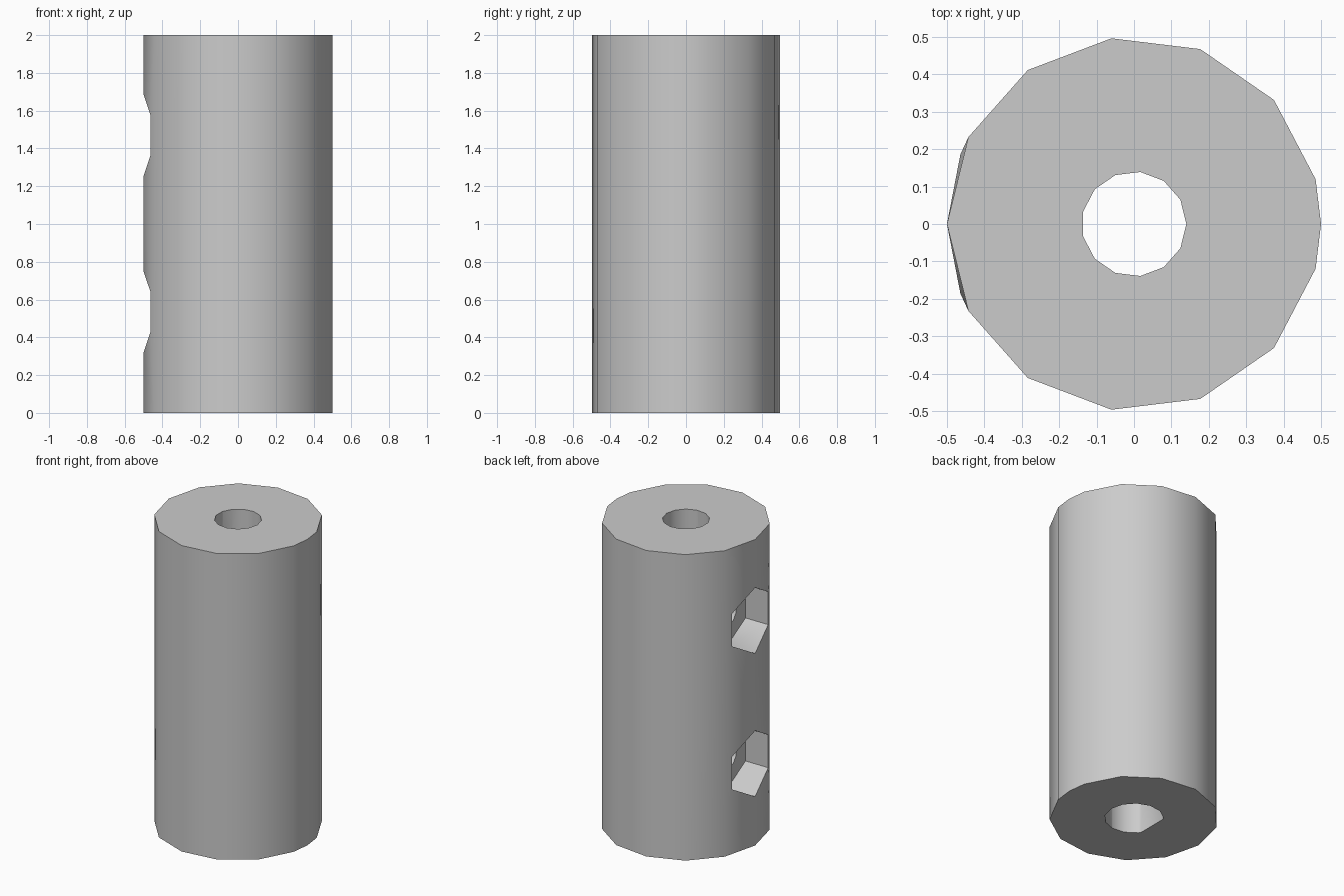
import bpy, bmesh
from math import cos, sin, pi, radians
from mathutils import Matrix

old = bpy.data.objects.get("Cube")
if old:
    bpy.data.objects.remove(old, do_unlink=True)

SIDES = 13
R = 0.5

grey = bpy.data.materials.new("light_grey")
grey.use_nodes = True
grey.diffuse_color = (0.6, 0.6, 0.6, 1)
grey.node_tree.nodes["Principled BSDF"].inputs["Base Color"].default_value = (0.6, 0.6, 0.6, 1)


def ring(radius, sides, start=0.0):
    """Points of a regular polygon."""
    return [(radius * cos(start + 2 * pi * i / sides),
             radius * sin(start + 2 * pi * i / sides)) for i in range(sides)]


def prism(name, points, low, high, matrix=Matrix()):
    """Extrude a flat outline between two heights."""
    bm = bmesh.new()
    face = bm.faces.new([bm.verts.new((x, y, low)) for x, y in points])
    out = bmesh.ops.extrude_face_region(bm, geom=[face])
    top = [v for v in out["geom"] if isinstance(v, bmesh.types.BMVert)]
    bmesh.ops.translate(bm, verts=top, vec=(0, 0, high - low))
    bmesh.ops.recalc_face_normals(bm, faces=bm.faces)
    bm.transform(matrix)
    mesh = bpy.data.meshes.new(name)
    bm.to_mesh(mesh)
    bm.free()
    mesh.materials.append(grey)
    obj = bpy.data.objects.new(name, mesh)
    bpy.context.collection.objects.link(obj)
    return obj


# Outer sleeve, with one extra corner on the +x side
outline = ring(R, SIDES, pi) + [(R, 0)]
outline.sort(key=lambda p: (p[1] < -0.001, p[0] if p[1] < -0.001 else -p[0]))
sleeve = prism("coupler_sleeve", outline, 0, 2)

# Lower socket has a flat on the -x side
FLAT = -0.14
socket = ring(0.175, SIDES)
kept = [p for p in socket if p[0] > FLAT]
a, b = [(p, q) for p, q in zip(socket, socket[1:]) if p[0] > FLAT >= q[0]][0]
y_flat = a[1] + (b[1] - a[1]) * (FLAT - a[0]) / (b[0] - a[0])
split = kept.index(a) + 1
socket = kept[:split] + [(FLAT, y_flat), (FLAT, -y_flat)] + kept[split:]

cutters = [prism("lower_socket_cutter", socket, -0.1, 1),
           prism("upper_bore_cutter", ring(0.14, SIDES), 0.9, 2.1)]

# Two hexagonal nut pockets with screw holes on the -x side
HEX = 0.215
for label, z in (("lower", 0.535), ("upper", 1.47)):
    place = Matrix.Translation((0, 0, z)) @ Matrix.Rotation(radians(-90), 4, "Y")
    cutters.append(prism(label + "_nut_cutter", ring(HEX, 6), 0.3, 0.7, place))
    cutters.append(prism(label + "_screw_cutter", ring(0.095, SIDES), 0, 0.4, place))

for cutter in cutters:
    cutter.hide_render = True
    mod = sleeve.modifiers.new(cutter.name, "BOOLEAN")
    mod.operation = "DIFFERENCE"
    mod.solver = "EXACT"
    mod.object = cutter

# Bake the cuts, then remove the cutters
graph = bpy.context.evaluated_depsgraph_get()
mesh = bpy.data.meshes.new_from_object(sleeve.evaluated_get(graph))
sleeve.modifiers.clear()
sleeve.data = mesh
for cutter in cutters:
    bpy.data.objects.remove(cutter, do_unlink=True)

# Push the pocket rims out onto the round surface
bm = bmesh.new()
bm.from_mesh(mesh)
for v in bm.verts:
    if v.co.x < -0.44 and 0.15 < abs(v.co.y) < 0.2:
        v.co.x = -(R * R - v.co.y ** 2) ** 0.5
bmesh.ops.triangulate(bm, faces=[f for f in bm.faces if f.calc_center_median().x < -0.4])
bm.to_mesh(mesh)
bm.free()

bpy.ops.object.select_all(action="DESELECT")
sleeve.select_set(True)
bpy.context.view_layer.objects.active = sleeve
bpy.ops.object.shade_smooth_by_angle(angle=radians(30))
